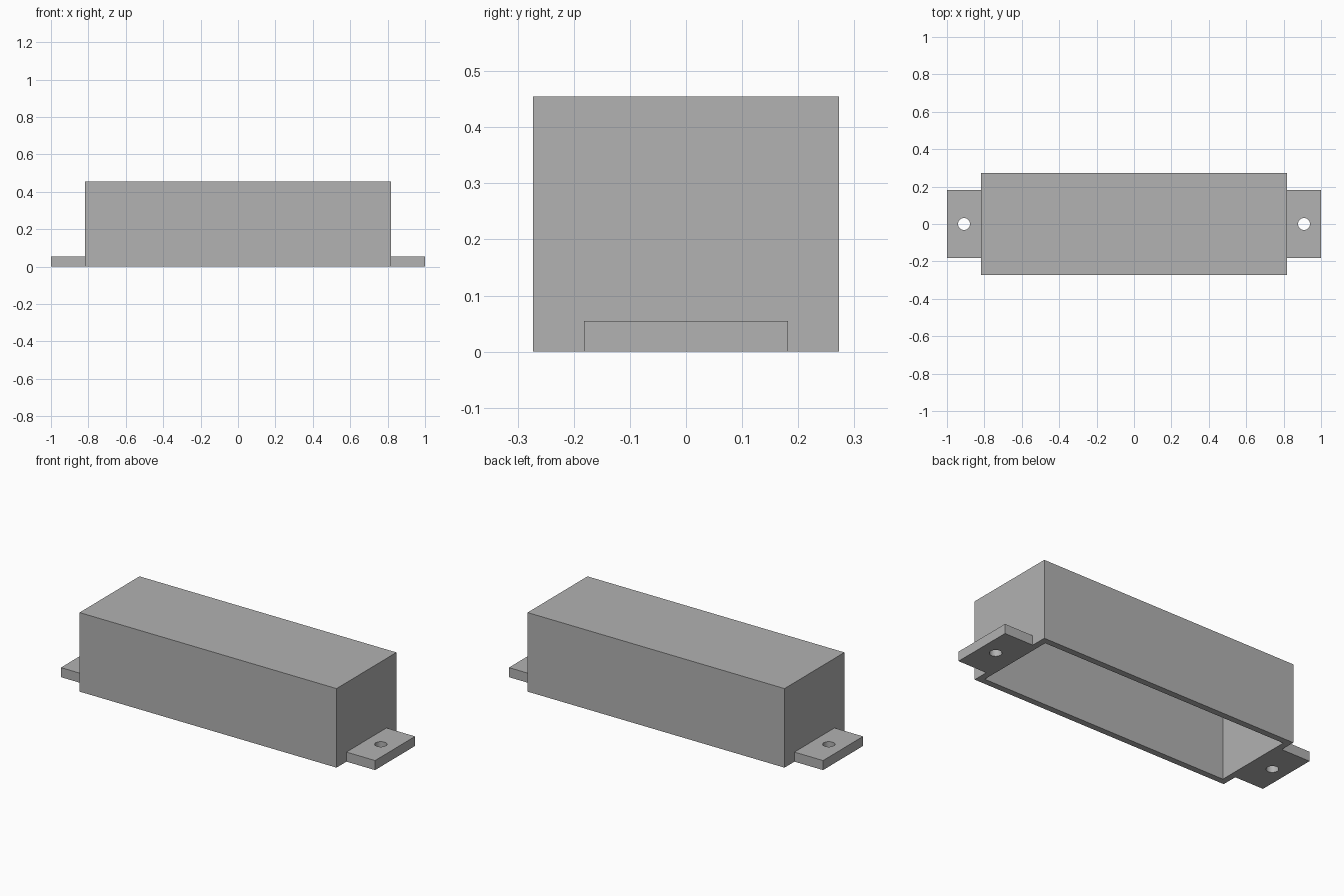
import bpy
import math

old = bpy.data.objects.get("Cube")
if old:
    bpy.data.objects.remove(old, do_unlink=True)

# Main sizes
LENGTH, WIDTH, HEIGHT = 1.636, 0.545, 0.455
WALL = 0.036
TAB_LENGTH, TAB_WIDTH, TAB_HEIGHT = 0.182, 0.364, 0.055
HOLE_RADIUS = 0.032

grey = bpy.data.materials.new("plain grey")
grey.use_nodes = True
grey.diffuse_color = (0.445, 0.445, 0.445, 1)
grey.node_tree.nodes["Principled BSDF"].inputs["Base Color"].default_value = grey.diffuse_color


def box(name, size, centre):
    bpy.ops.mesh.primitive_cube_add(size=1, location=centre)
    obj = bpy.context.object
    obj.name = name
    obj.scale = size
    bpy.ops.object.transform_apply(location=False, rotation=False, scale=True)
    obj.data.materials.append(grey)
    return obj


def cut(obj, cutter):
    """Subtract the cutter from the part, then discard the cutter."""
    cutter.hide_render = True
    mod = obj.modifiers.new("cut", 'BOOLEAN')
    mod.operation = 'DIFFERENCE'
    mod.solver = 'EXACT'
    mod.object = cutter
    bpy.ops.object.select_all(action='DESELECT')
    obj.select_set(True)
    bpy.context.view_layer.objects.active = obj
    bpy.ops.object.modifier_apply(modifier=mod.name)
    bpy.data.objects.remove(cutter, do_unlink=True)


# Hollow cover, open underneath
cover = box("cover", (LENGTH, WIDTH, HEIGHT), (0, 0, HEIGHT / 2))
cavity = box("cavity_cutter", (LENGTH - 2 * WALL, WIDTH - 2 * WALL, HEIGHT),
             (0, 0, HEIGHT / 2 - WALL))
cut(cover, cavity)

# Mounting tabs with a round screw hole through each
for side, name in ((1, "left_mounting_tab"), (-1, "right_mounting_tab")):
    x = side * (LENGTH + TAB_LENGTH) / 2
    tab = box(name, (TAB_LENGTH, TAB_WIDTH, TAB_HEIGHT), (x, 0, TAB_HEIGHT / 2))
    bpy.ops.mesh.primitive_cylinder_add(vertices=48, radius=HOLE_RADIUS,
                                        depth=TAB_HEIGHT * 3,
                                        location=(x, 0, TAB_HEIGHT / 2))
    cut(tab, bpy.context.object)
    bpy.ops.object.shade_smooth_by_angle(angle=math.radians(30))
